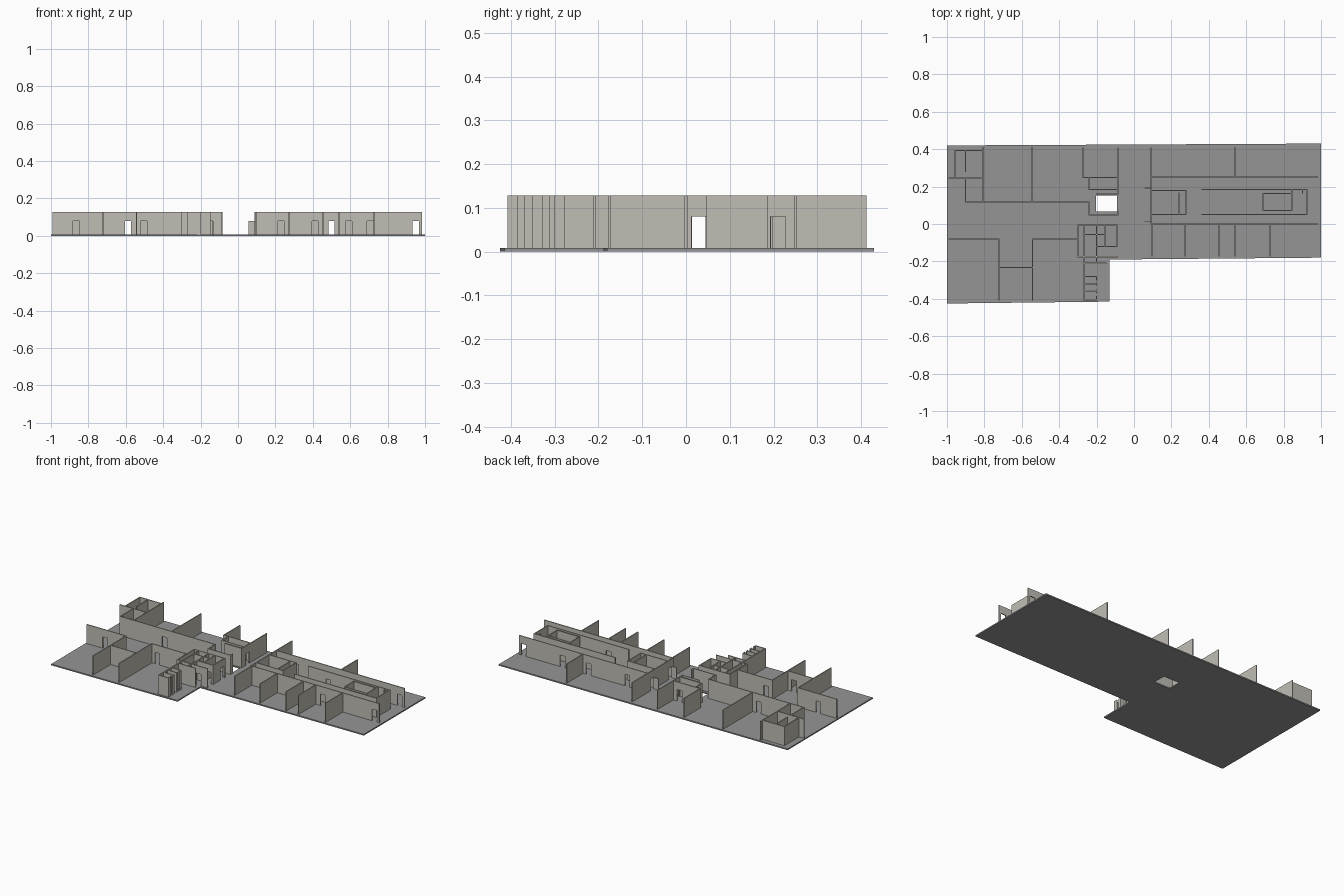
import bpy, bmesh

T, Z0, Z1, DOOR = 0.006, 0.008, 0.128, 0.08   # wall thickness, floor top, wall top, door head


def material(name, rgb):
    m = bpy.data.materials.new(name)
    m.diffuse_color = (*rgb, 1)
    return m


WALL = material("warm grey plaster", (0.53, 0.515, 0.46))
FLOOR = material("grey concrete", (0.30, 0.30, 0.30))


def finish(bm, name, mat):
    bmesh.ops.recalc_face_normals(bm, faces=bm.faces)
    me = bpy.data.meshes.new(name)
    bm.to_mesh(me)
    bm.free()
    me.materials.append(mat)
    ob = bpy.data.objects.new(name, me)
    bpy.context.collection.objects.link(ob)
    return ob


def box(bm, x0, x1, y0, y1, z0, z1):
    v = [bm.verts.new((x, y, z)) for z in (z0, z1)
         for x, y in ((x0, y0), (x1, y0), (x1, y1), (x0, y1))]
    for f in ((0, 1, 2, 3), (4, 5, 6, 7), (0, 1, 5, 4), (1, 2, 6, 5), (2, 3, 7, 6), (3, 0, 4, 7)):
        bm.faces.new([v[i] for i in f])


def wall(bm, axis, at, a, b, doors=(), width=0.034):
    """Straight wall along an axis, split round its doorways, with a lintel above each."""
    def piece(s, e, z):
        if e - s < 0.001:
            return
        if axis == 'x':
            box(bm, s, e, at - T / 2, at + T / 2, z, Z1)
        else:
            box(bm, at - T / 2, at + T / 2, s, e, z, Z1)
    start = a - T / 2
    for d in sorted(doors):
        piece(start, d - width / 2, Z0)
        piece(d - width / 2, d + width / 2, DOOR)
        start = d + width / 2
    piece(start, b + T / 2, Z0)


def walls(name, specs):
    bm = bmesh.new()
    for s in specs:
        wall(bm, *s)
    return finish(bm, name, WALL)


# Floor slab with an open shaft
bm = bmesh.new()
outline = [(-1, -0.425), (-0.13, -0.415), (-0.13, -0.19), (1, -0.18), (1, 0.43), (-1, 0.42)]
face = bm.faces.new([bm.verts.new((x, y, 0)) for x, y in outline])
ext = bmesh.ops.extrude_face_region(bm, geom=[face])
bmesh.ops.translate(bm, vec=(0, 0, Z0), verts=[v for v in ext["geom"] if isinstance(v, bmesh.types.BMVert)])
floor = finish(bm, "floor_slab", FLOOR)
bm = bmesh.new()
box(bm, -0.203, -0.09, 0.067, 0.152, -0.1, 0.1)
cutter = finish(bm, "shaft_cutter", FLOOR)
cutter.hide_render = True
cutter.hide_viewport = True
mod = floor.modifiers.new("shaft", 'BOOLEAN')
mod.operation, mod.object, mod.solver = 'DIFFERENCE', cutter, 'EXACT'

# Rear left rooms and corner store
walls("rear_left_walls", [
    ('x', 0.118, -0.90, -0.24, (-0.59,)),
    ('y', -0.90, 0.118, 0.243, (0.20,)),
    ('x', 0.246, -0.99, -0.807),
    ('x', 0.393, -0.957, -0.807),
    ('y', -0.957, 0.246, 0.393),
    ('y', -0.90, 0.28, 0.393),
    ('y', -0.807, 0.118, 0.41),
    ('y', -0.545, 0.118, 0.41),
    ('y', -0.273, 0.249, 0.405),
])

# Walls round the shaft
walls("shaft_walls", [
    ('x', 0.249, -0.273, -0.086, (-0.13,)),
    ('y', -0.086, 0.158, 0.405, (0.215,)),
    ('y', -0.24, 0.185, 0.249),
    ('x', 0.185, -0.24, -0.086),
    ('x', 0.160, -0.20, -0.086),
    ('y', -0.24, 0.048, 0.118),
    ('x', 0.048, -0.24, -0.09),
    ('y', -0.086, 0.048, 0.067),
])

# Front left rooms
walls("front_left_walls", [
    ('x', -0.08, -0.99, -0.722, (-0.865,)),
    ('y', -0.722, -0.405, -0.08),
    ('x', -0.233, -0.722, -0.545, (-0.588,)),
    ('y', -0.543, -0.405, -0.08),
    ('x', -0.08, -0.543, -0.30, (-0.503,)),
])

# Washroom block and its row of stalls
walls("washroom_walls", [
    ('y', -0.30, -0.175, -0.005, (-0.13,)),
    ('x', -0.005, -0.30, -0.09, (-0.18, -0.12)),
    ('y', -0.267, -0.21, -0.005, (-0.19,)),
    ('y', -0.20, -0.21, -0.005, (-0.09,)),
    ('y', -0.155, -0.12, -0.005),
    ('y', -0.09, -0.12, -0.005, (-0.03,)),
    ('x', -0.056, -0.267, -0.155, (-0.18,)),
    ('x', -0.12, -0.20, -0.09, (-0.12,)),
    ('x', -0.175, -0.30, -0.09, (-0.15,)),
    ('x', -0.21, -0.267, -0.15),
])
walls("stall_walls", [('y', -0.267, -0.405, -0.21)]
      + [('x', y, -0.267, -0.20) for y in (-0.28, -0.32, -0.357, -0.405)]
      + [('y', -0.20, a, b) for a, b in
         ((-0.405, -0.387), (-0.366, -0.353), (-0.325, -0.315), (-0.298, -0.28))])

# Right wing: rear rooms, front rooms
walls("rear_right_walls", [
    ('x', 0.251, 0.09, 0.98, (0.23, 0.50, 0.68, 0.95)),
    ('y', 0.09, 0.251, 0.405),
    ('y', 0.54, 0.251, 0.41),
])
walls("front_right_walls", [
    ('x', 0.0, 0.09, 0.98, (0.23, 0.412, 0.50, 0.592, 0.707, 0.95))]
    + [('y', x, -0.17, 0.0) for x in (0.096, 0.273, 0.455, 0.54, 0.727)])

# Right wing: core blocks between the corridors
walls("core_walls", [
    ('y', 0.09, 0.0, 0.251, (0.03, 0.21)),
    ('x', 0.18, 0.09, 0.278),
    ('x', 0.05, 0.09, 0.278),
    ('y', 0.278, 0.05, 0.18),
    ('y', 0.24, 0.05, 0.165),
    ('x', 0.184, 0.364, 0.925, (0.50,)),
    ('x', 0.05, 0.364, 0.925, (0.50,)),
    ('y', 0.925, 0.05, 0.184),
    ('y', 0.90, 0.165, 0.184),
    ('y', 0.845, 0.072, 0.184),
    ('x', 0.163, 0.69, 0.845),
    ('x', 0.072, 0.69, 0.845),
    ('y', 0.69, 0.072, 0.163),
])

# Corridor door leaves, standing open
bm = bmesh.new()
for y in (0.012, 0.192):
    box(bm, 0.055, 0.087, y - 0.002, y + 0.002, Z0, DOOR)
finish(bm, "door_leaves", WALL)
